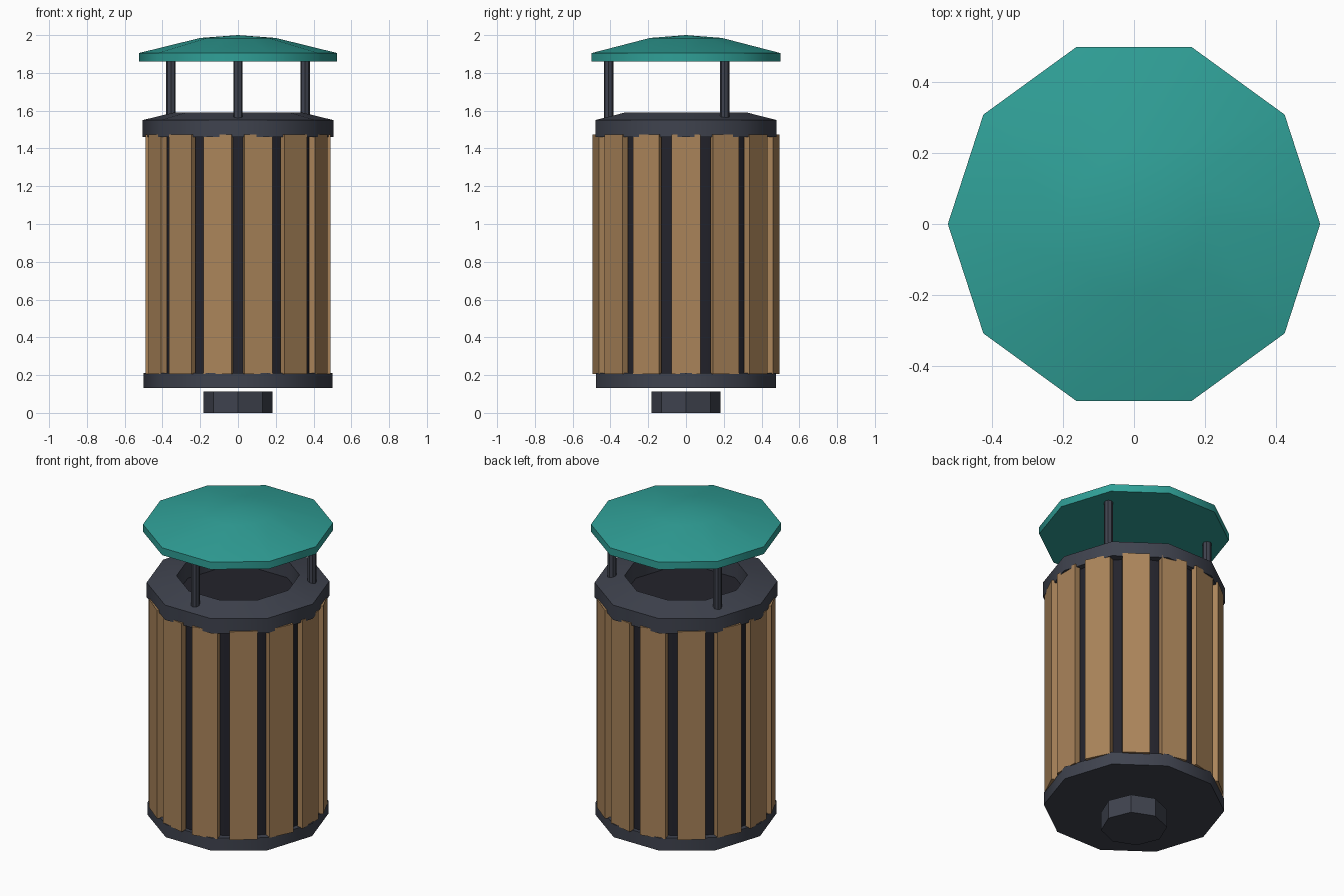
import bpy, bmesh, math
from mathutils import Matrix

if "Cube" in bpy.data.objects:
    bpy.data.objects.remove(bpy.data.objects["Cube"])


def material(name, rgb):
    m = bpy.data.materials.new(name)
    m.diffuse_color = (*rgb, 1)
    m.use_nodes = True
    m.node_tree.nodes["Principled BSDF"].inputs["Base Color"].default_value = m.diffuse_color
    return m


TEAL = material("teal", (0.029, 0.350, 0.310))
WOOD = material("wood", (0.400, 0.230, 0.102))
METAL = material("dark_metal", (0.050, 0.056, 0.077))
LINER = material("liner_black", (0.017, 0.017, 0.025))


def finish(bm, name, mat, smooth=None):
    bmesh.ops.recalc_face_normals(bm, faces=bm.faces[:])
    me = bpy.data.meshes.new(name)
    bm.to_mesh(me)
    bm.free()
    me.materials.append(mat)
    ob = bpy.data.objects.new(name, me)
    bpy.context.collection.objects.link(ob)
    if smooth:
        bpy.ops.object.select_all(action='DESELECT')
        ob.select_set(True)
        bpy.context.view_layer.objects.active = ob
        bpy.ops.object.shade_smooth_by_angle(angle=math.radians(smooth))
    return ob


def lathe(name, profile, sides, mat, closed=False, centre=(0, 0), smooth=40):
    """Turn (radius, z) points round the z axis; r = 0 makes a tip, open ends get caps."""
    bm = bmesh.new()
    rings = []
    for r, z in profile:
        n = sides if r > 0 else 1
        rings.append([bm.verts.new((centre[0] + r * math.cos(math.tau * i / sides),
                                    centre[1] + r * math.sin(math.tau * i / sides), z))
                      for i in range(n)])
    pairs = list(zip(rings, rings[1:]))
    if closed:
        pairs.append((rings[-1], rings[0]))
    for a, b in pairs:
        for i in range(sides):
            j = (i + 1) % sides
            if len(b) == 1:
                bm.faces.new((a[i], a[j], b[0]))
            else:
                bm.faces.new((a[i], a[j], b[j], b[i]))
    if not closed:
        for ring in (rings[0], rings[-1]):
            if len(ring) > 1:
                bm.faces.new(ring)
    return finish(bm, name, mat, smooth)


# Foot and base ring
lathe("foot", [(0.183, 0.0), (0.183, 0.112)], 8, METAL)
lathe("base_ring", [(0.50, 0.133), (0.50, 0.21)], 10, METAL)

# Dark inner drum seen between the slats and through the opening
lathe("inner_drum", [(0.455, 0.18), (0.455, 1.48)], 20, LINER)

# Fourteen wooden slats round the drum
SLATS = 14
for k in range(SLATS):
    bm = bmesh.new()
    bmesh.ops.create_cube(bm, size=1, matrix=Matrix.Rotation(math.tau * k / SLATS, 4, 'Z')
                          @ Matrix.Translation((0.4725, 0, 0.84))
                          @ Matrix.Diagonal((0.035, 0.153, 1.27, 1)))
    finish(bm, f"slat_{k + 1}", WOOD)

# Collar with a sloped top and a wide opening
lathe("collar", [(0.505, 1.46), (0.505, 1.55), (0.34, 1.59), (0.34, 1.46)], 10, METAL, closed=True)

# Three posts carrying the roof
for k, deg in enumerate((-90, 30, 150)):
    a = math.radians(deg)
    lathe(f"roof_post_{k + 1}", [(0.025, 1.54), (0.025, 1.88)], 8, METAL,
          centre=(0.41 * math.cos(a), 0.41 * math.sin(a)))

# Shallow domed roof
lathe("roof", [(0.525, 1.86), (0.525, 1.905), (0.20, 1.985), (0, 2.0)], 10, TEAL)
